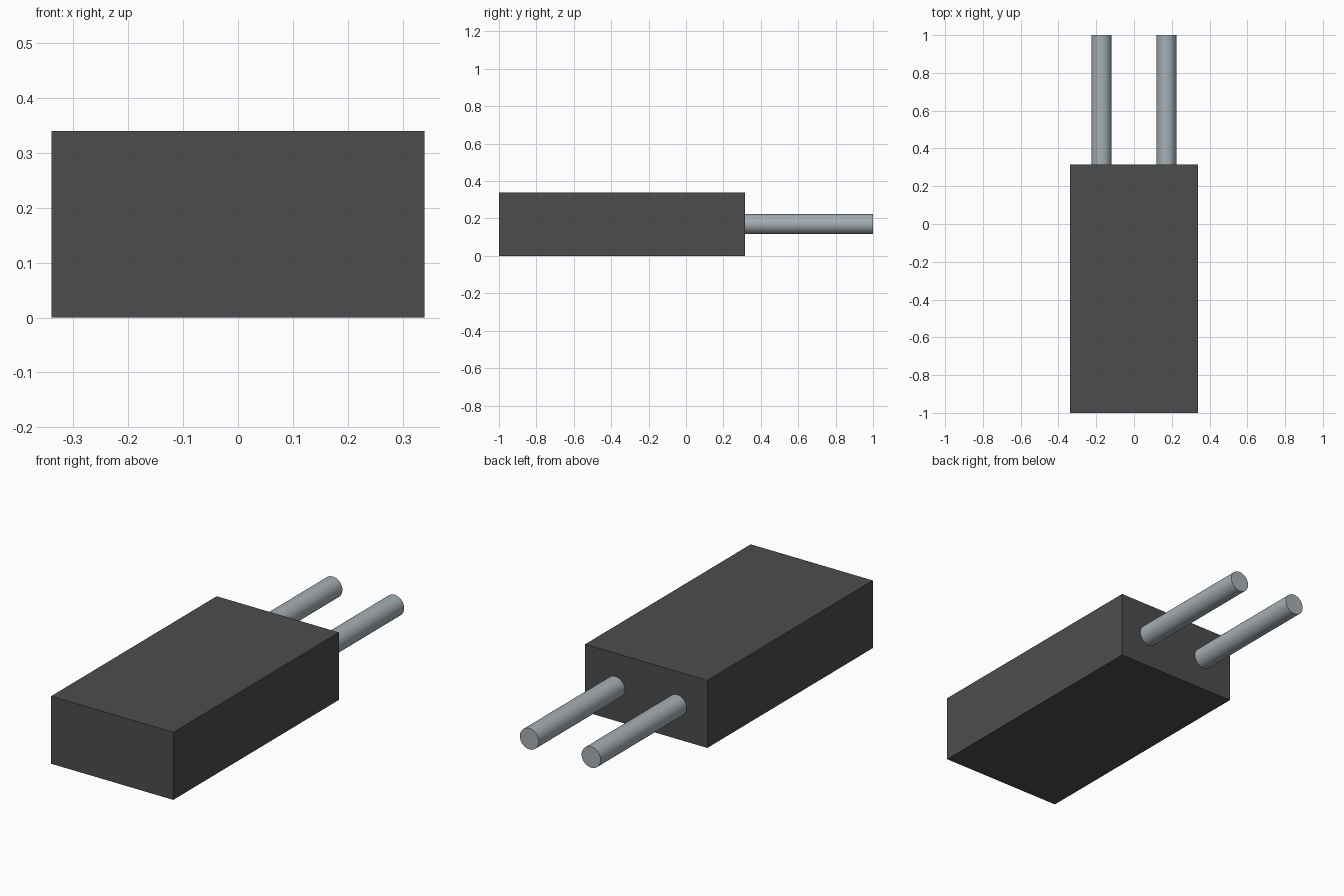
import bpy
import math

cube = bpy.data.objects.get("Cube")
if cube:
    bpy.data.objects.remove(cube, do_unlink=True)


def make_material(name, rgb):
    mat = bpy.data.materials.new(name)
    mat.use_nodes = True
    mat.diffuse_color = (*rgb, 1)
    bsdf = next(n for n in mat.node_tree.nodes if n.type == 'BSDF_PRINCIPLED')
    bsdf.inputs["Base Color"].default_value = (*rgb, 1)
    return mat


DARK = make_material("dark_grey_plastic", (0.073, 0.073, 0.073))
STEEL = make_material("steel_grey", (0.38, 0.43, 0.46))

HALF_W, HEIGHT = 0.34, 0.34       # housing half width and height
FRONT, BACK, TIP = -1.0, 0.316, 1.0
PIN_X, PIN_R = 0.172, 0.053

# Rectangular housing
bpy.ops.mesh.primitive_cube_add(size=1, location=(0, (FRONT + BACK) / 2, HEIGHT / 2))
body = bpy.context.object
body.name = "housing"
body.scale = (2 * HALF_W, BACK - FRONT, HEIGHT)
bpy.ops.object.transform_apply(location=False, rotation=False, scale=True)
body.data.materials.append(DARK)

# Two round pins, seated slightly into the back face
start = BACK - 0.01
for side, x in (("left", PIN_X), ("right", -PIN_X)):
    bpy.ops.mesh.primitive_cylinder_add(
        vertices=32, radius=PIN_R, depth=TIP - start,
        location=(x, (start + TIP) / 2, HEIGHT / 2), rotation=(math.pi / 2, 0, 0))
    pin = bpy.context.object
    pin.name = side + "_pin"
    pin.data.materials.append(STEEL)
    bpy.ops.object.shade_smooth_by_angle(angle=math.radians(30))
